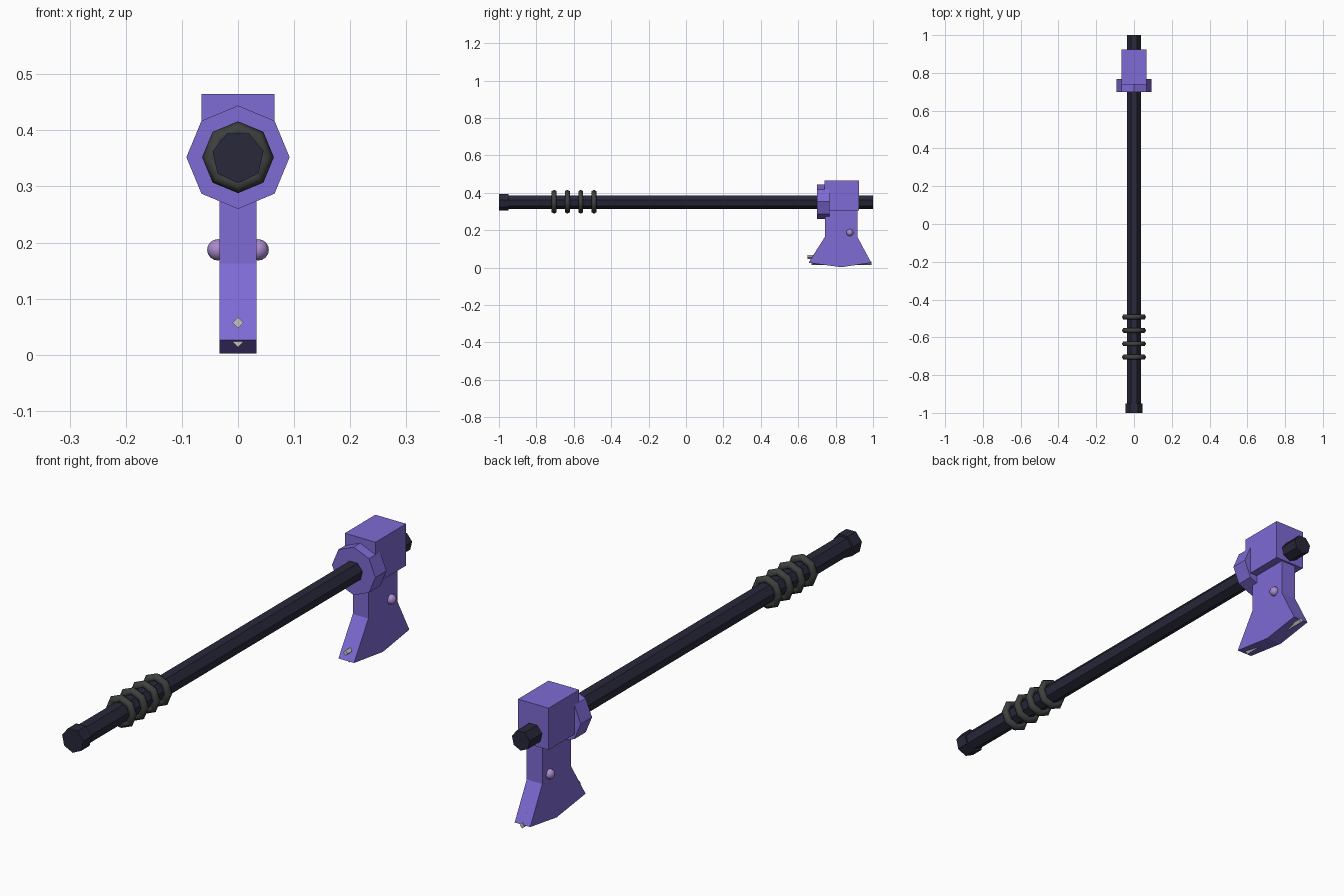
import bpy
import bmesh
from math import pi

cube = bpy.data.objects.get("Cube")
if cube:
    bpy.data.objects.remove(cube, do_unlink=True)


def material(name, rgb):
    mat = bpy.data.materials.new(name)
    mat.use_nodes = True
    colour = (*rgb, 1)
    mat.diffuse_color = colour
    mat.node_tree.nodes["Principled BSDF"].inputs["Base Color"].default_value = colour
    return mat


PURPLE = material("purple metal", (0.21, 0.145, 0.66))
DARK = material("dark wood", (0.021, 0.021, 0.042))
GREY = material("charcoal grip", (0.045, 0.052, 0.05))
LILAC = material("lilac rivet", (0.40, 0.26, 0.62))
SILVER = material("silver", (0.55, 0.55, 0.53))
AXIS_Z = 0.352


def finish(name, mat):
    ob = bpy.context.object
    ob.name = ob.data.name = name
    ob.data.materials.append(mat)
    return ob


def rod(name, mat, sides, radius, y0, y1, z=AXIS_Z, point_up=True):
    """Prism lying along y, with a corner pointing up or down."""
    bpy.ops.mesh.primitive_cylinder_add(
        vertices=sides, radius=radius, depth=y1 - y0,
        location=(0, (y0 + y1) / 2, z),
        rotation=(pi / 2 if point_up else -pi / 2, 0, 0))
    return finish(name, mat)


# Shaft, pommel and collar
rod("shaft", DARK, 7, 0.0385, -0.99, 1.0, point_up=False)
rod("pommel", DARK, 7, 0.0465, -1.0, -0.95, point_up=False)
rod("collar", PURPLE, 8, 0.092, 0.70, 0.768)

# Grip rings
for i in range(4):
    bpy.ops.mesh.primitive_torus_add(
        major_segments=8, minor_segments=6, major_radius=0.049, minor_radius=0.015,
        location=(0, -0.705 + 0.071 * i, AXIS_Z), rotation=(pi / 2, 0, 0))
    finish(f"grip_ring_{i + 1}", GREY)
    bpy.ops.object.shade_smooth()

# Head block
bpy.ops.mesh.primitive_cube_add(size=1, location=(0, 0.832, 0.385))
bpy.context.object.scale = (0.13, 0.185, 0.16)
finish("head_block", PURPLE)

# Blade: side profile extruded across x
profile = [(0.742, 0.33), (0.742, 0.163), (0.655, 0.026), (0.83, 0.002),
           (0.99, 0.026), (0.917, 0.163), (0.917, 0.33)]
bm = bmesh.new()
face = bm.faces.new([bm.verts.new((-0.033, y, z)) for y, z in profile])
side = bmesh.ops.extrude_face_region(bm, geom=[face])
bmesh.ops.translate(bm, vec=(0.066, 0, 0),
                    verts=[g for g in side["geom"] if isinstance(g, bmesh.types.BMVert)])
bmesh.ops.recalc_face_normals(bm, faces=bm.faces)
mesh = bpy.data.meshes.new("blade")
bm.to_mesh(mesh)
bm.free()
mesh.materials.append(PURPLE)
bpy.context.collection.objects.link(bpy.data.objects.new("blade", mesh))

# Silver pins running through the blade edge
rod("upper_pin", SILVER, 4, 0.01, 0.65, 0.97, z=0.057)
rod("lower_pin", SILVER, 4, 0.01, 0.672, 0.992, z=0.023)

# Rivets on both sides
for name, s in (("left_rivet", 1), ("right_rivet", -1)):
    bpy.ops.mesh.primitive_uv_sphere_add(
        segments=8, ring_count=8, radius=0.019, location=(s * 0.036, 0.876, 0.187))
    finish(name, LILAC)
    bpy.ops.object.shade_smooth()
